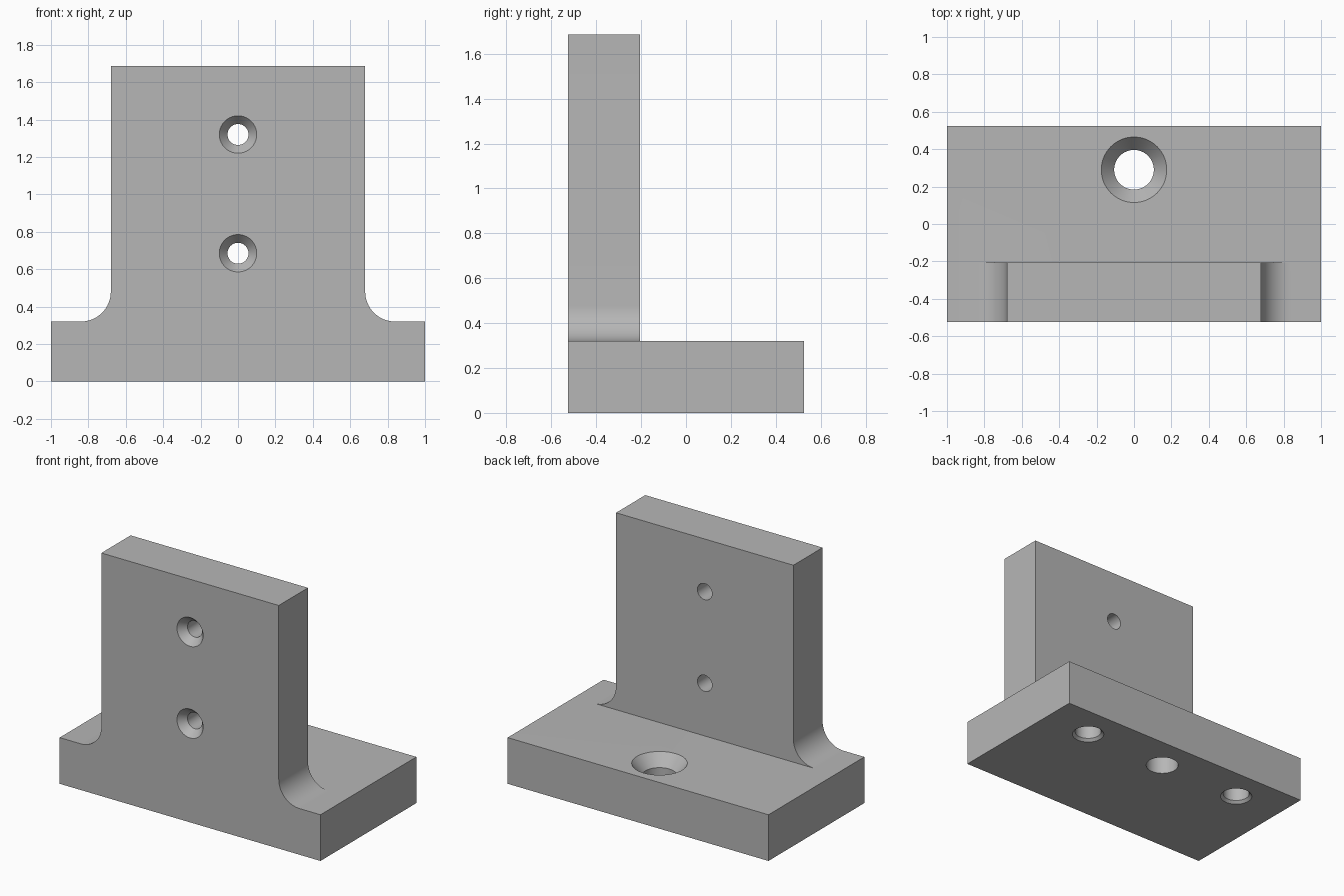
import bpy, bmesh, math
from mathutils import Matrix, Vector

cube = bpy.data.objects.get("Cube")
if cube:
    bpy.data.objects.remove(cube, do_unlink=True)

HALF_W, HALF_D = 1.0, 0.525
BASE_H, TOTAL_H = 0.32, 1.685
PLATE_HALF, PLATE_BACK = 0.68, -0.205
FILLET = 0.16

grey = bpy.data.materials.new("plain grey")
grey.use_nodes = True
grey.diffuse_color = (0.47, 0.47, 0.47, 1)
grey.node_tree.nodes["Principled BSDF"].inputs["Base Color"].default_value = (0.47, 0.47, 0.47, 1)


def make_object(name, bm):
    bmesh.ops.recalc_face_normals(bm, faces=bm.faces[:])
    mesh = bpy.data.meshes.new(name)
    bm.to_mesh(mesh)
    bm.free()
    mesh.materials.append(grey)
    obj = bpy.data.objects.new(name, mesh)
    bpy.context.scene.collection.objects.link(obj)
    return obj


def extrude_profile(name, points, y0, y1):
    """Extrude an x-z outline from y0 to y1."""
    bm = bmesh.new()
    face = bm.faces.new([bm.verts.new((x, y0, z)) for x, z in points])
    new = bmesh.ops.extrude_face_region(bm, geom=[face])["geom"]
    bmesh.ops.translate(bm, vec=(0, y1 - y0, 0),
                        verts=[v for v in new if isinstance(v, bmesh.types.BMVert)])
    return make_object(name, bm)


def hole_cutter(name, rings, origin, direction, sides=64):
    """Turned solid from (radius, depth) rings, sunk along direction."""
    bm = bmesh.new()
    loops = [[bm.verts.new((r * math.cos(math.tau * i / sides),
                            r * math.sin(math.tau * i / sides), d))
              for i in range(sides)] for r, d in rings]
    for a, b in zip(loops, loops[1:]):
        for i in range(sides):
            j = (i + 1) % sides
            bm.faces.new((a[i], a[j], b[j], b[i]))
    bm.faces.new(loops[0])
    bm.faces.new(loops[-1])
    turn = Vector((0, 0, 1)).rotation_difference(Vector(direction)).to_matrix().to_4x4()
    bm.transform(Matrix.Translation(origin) @ turn)
    obj = make_object(name, bm)
    obj.hide_render = True
    return obj


def countersink(hole_r, head_r, depth, length):
    # Continue the cone a little outside the surface for a clean cut
    out = 0.02
    return [(head_r + out * (head_r - hole_r) / depth, -out), (hole_r, depth), (hole_r, length)]


def combine(target, tool, operation):
    mod = target.modifiers.new(operation.title(), 'BOOLEAN')
    mod.operation, mod.solver, mod.object = operation, 'EXACT', tool
    bpy.context.view_layer.objects.active = target
    bpy.ops.object.modifier_apply(modifier=mod.name)
    bpy.data.objects.remove(tool, do_unlink=True)


# Upright plate with concave fillets flowing into the foot
side = [(HALF_W, 0), (HALF_W, BASE_H)]
for i in range(17):
    a = math.radians(270 - 90 * i / 16)
    side.append((PLATE_HALF + FILLET + FILLET * math.cos(a),
                 BASE_H + FILLET + FILLET * math.sin(a)))
side.append((PLATE_HALF, TOTAL_H))
outline = side + [(-x, z) for x, z in reversed(side)]
bracket = extrude_profile("bracket", outline, -HALF_D, PLATE_BACK)

# Base slab
slab = extrude_profile("base_slab", [(-HALF_W, 0), (HALF_W, 0), (HALF_W, BASE_H), (-HALF_W, BASE_H)],
                       -HALF_D, HALF_D)
combine(bracket, slab, 'UNION')

# Countersunk screw holes through the upright
for z in (0.685, 1.32):
    combine(bracket, hole_cutter("plate_hole", countersink(0.056, 0.10, 0.052, 0.5),
                                 (0, -HALF_D, z), (0, 1, 0)), 'DIFFERENCE')

# Large countersunk hole through the base
combine(bracket, hole_cutter("base_hole", countersink(0.106, 0.175, 0.08, 0.5),
                             (0, 0.29, BASE_H), (0, 0, -1)), 'DIFFERENCE')

# Blind chamfered holes on the underside
for x in (-0.64, 0.64):
    combine(bracket, hole_cutter("underside_hole", countersink(0.086, 0.104, 0.018, 0.24),
                                 (x, 0.29, 0), (0, 0, 1)), 'DIFFERENCE')

# Merge flat faces and smooth only the curved walls
bm = bmesh.new()
bm.from_mesh(bracket.data)
bmesh.ops.remove_doubles(bm, verts=bm.verts[:], dist=0.0001)
bmesh.ops.dissolve_limit(bm, angle_limit=math.radians(0.5), verts=bm.verts[:], edges=bm.edges[:])
bm.to_mesh(bracket.data)
bm.free()
bpy.ops.object.select_all(action='DESELECT')
bracket.select_set(True)
bpy.context.view_layer.objects.active = bracket
bpy.ops.object.shade_smooth_by_angle(angle=math.radians(25))
